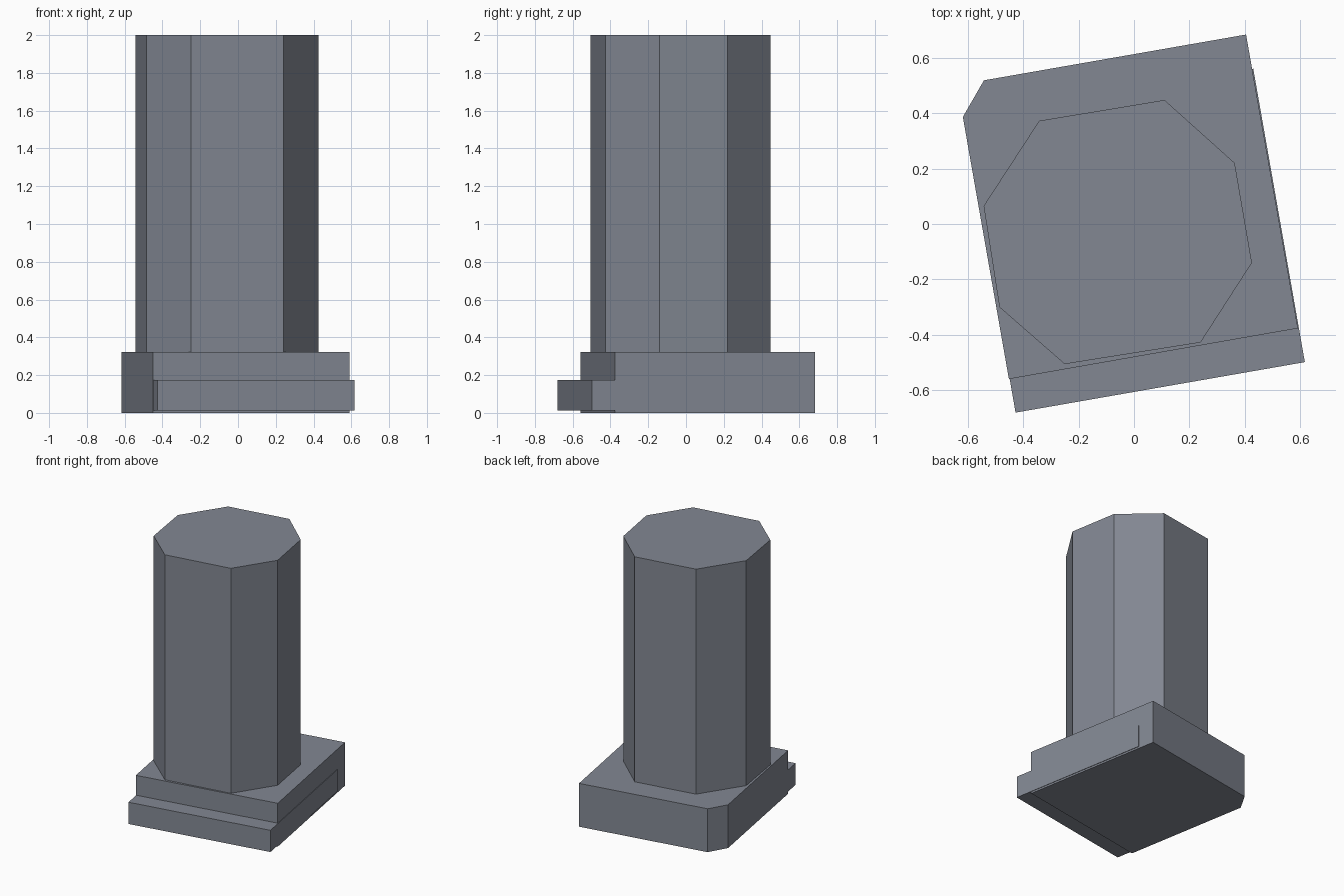
import bpy, bmesh

if "Cube" in bpy.data.objects:
    bpy.data.objects.remove(bpy.data.objects["Cube"])

# Slate grey shared by all parts
slate = bpy.data.materials.new("slate")
slate.diffuse_color = (0.225, 0.245, 0.29, 1)
slate.use_nodes = True
slate.node_tree.nodes["Principled BSDF"].inputs["Base Color"].default_value = slate.diffuse_color


def prism(name, outline, z0, z1):
    """Extrude a closed outline from z0 up to z1."""
    bm = bmesh.new()
    base = bm.faces.new([bm.verts.new((x, y, z0)) for x, y in outline])
    top = bmesh.ops.extrude_face_region(bm, geom=[base], use_keep_orig=True)
    verts = [v for v in top["geom"] if isinstance(v, bmesh.types.BMVert)]
    bmesh.ops.translate(bm, verts=verts, vec=(0, 0, z1 - z0))
    bmesh.ops.recalc_face_normals(bm, faces=bm.faces)
    mesh = bpy.data.meshes.new(name)
    bm.to_mesh(mesh)
    bm.free()
    mesh.materials.append(slate)
    obj = bpy.data.objects.new(name, mesh)
    bpy.context.collection.objects.link(obj)
    return obj


# Uneven eight-sided shaft
prism("column_shaft", [(-0.25, -0.505), (0.24, -0.427), (0.425, -0.14), (0.363, 0.22),
                       (0.11, 0.447), (-0.342, 0.372), (-0.542, 0.065), (-0.485, -0.3)],
      0.32, 2.0)

# Turned plinth with one clipped corner
prism("plinth", [(-0.451, -0.559), (0.591, -0.376), (0.404, 0.683),
                 (-0.541, 0.518), (-0.617, 0.386)], 0.0, 0.323)

# Thin slab pushed through the plinth, forming the front step
prism("front_step", [(-0.427, -0.68), (0.616, -0.498), (0.43, 0.56),
                     (-0.612, 0.378)], 0.013, 0.175)
